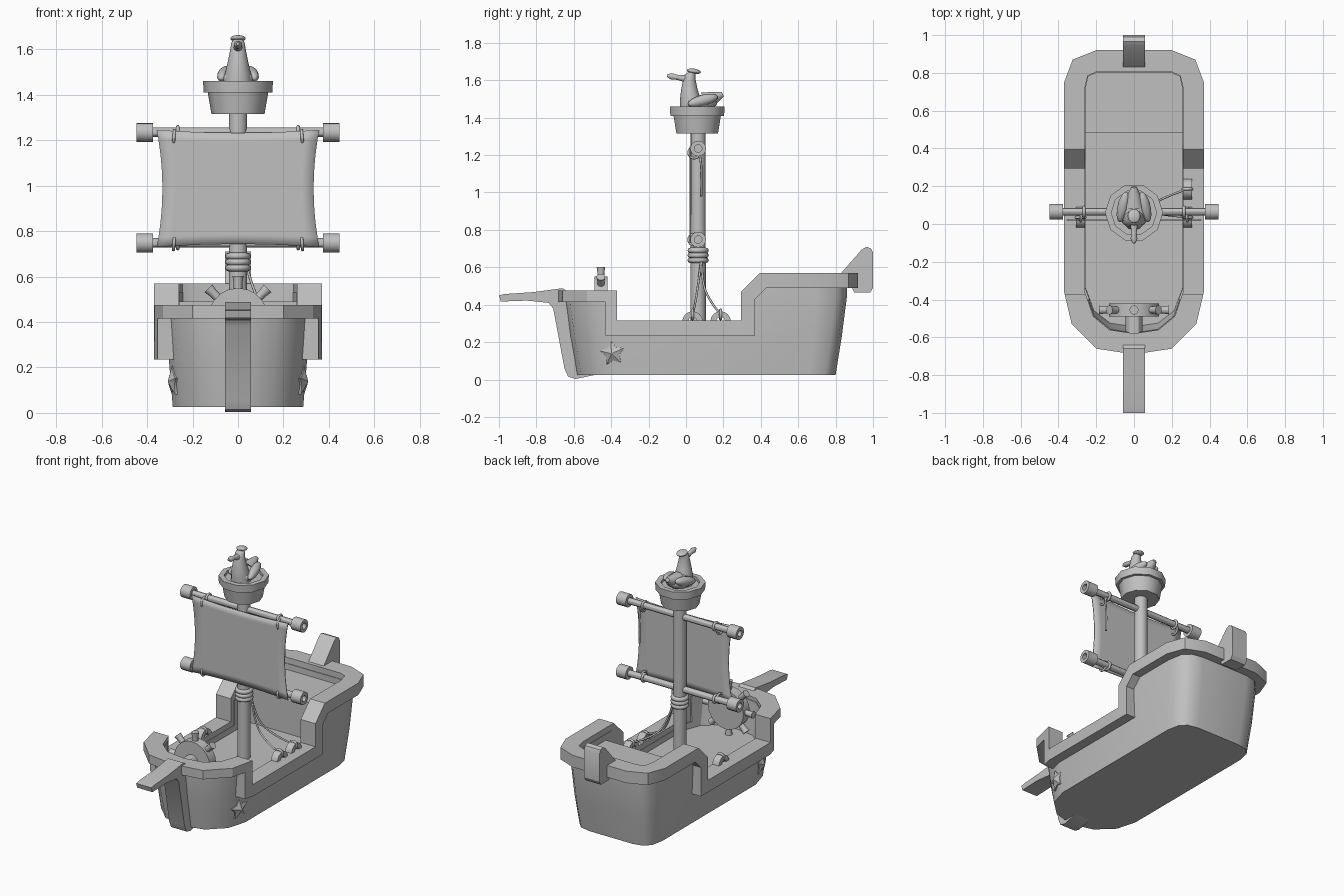
import bpy, bmesh, math
from mathutils import Vector

default_cube = bpy.data.objects.get("Cube")
if default_cube:
    bpy.data.objects.remove(default_cube, do_unlink=True)

grey = bpy.data.materials.new("plain grey")
grey.use_nodes = True
grey.diffuse_color = (0.53, 0.53, 0.53, 1)
grey.node_tree.nodes["Principled BSDF"].inputs["Base Color"].default_value = grey.diffuse_color
MAST_Y = 0.065


def finish(obj, angle=30):
    bpy.ops.object.select_all(action='DESELECT')
    obj.select_set(True)
    bpy.context.view_layer.objects.active = obj
    bpy.ops.object.shade_smooth_by_angle(angle=math.radians(angle))
    return obj


def make(name, verts, faces, angle=30):
    mesh = bpy.data.meshes.new(name)
    mesh.from_pydata([tuple(v) for v in verts], [], faces)
    bm = bmesh.new()
    bm.from_mesh(mesh)
    bmesh.ops.recalc_face_normals(bm, faces=bm.faces)
    bm.to_mesh(mesh)
    bm.free()
    mesh.materials.append(grey)
    obj = bpy.data.objects.new(name, mesh)
    bpy.context.collection.objects.link(obj)
    return finish(obj, angle)


def loft(name, rings, closed=False, angle=30):
    """Skin equal-length rings; cap the ends, or join last ring to first."""
    n, m = len(rings[0]), len(rings)
    faces = [(i * n + j, i * n + (j + 1) % n, (i + 1) % m * n + (j + 1) % n, (i + 1) % m * n + j)
             for i in range(m if closed else m - 1) for j in range(n)]
    if not closed:
        faces += [tuple(range(n)), tuple(range((m - 1) * n, m * n))]
    return make(name, [v for r in rings for v in r], faces, angle)


def side_prism(name, profile, half):
    """Extrude a (y, z) profile across x."""
    return loft(name, [[(x, y, z) for y, z in profile] for x in (-half, half)])


def lathe(name, profile, origin, axis=(0, 0, 1), sides=16, closed=False, angle=30):
    """Turn (radius, height) points around an axis."""
    turn = Vector((0, 0, 1)).rotation_difference(Vector(axis))
    rings = [[Vector(origin) + turn @ Vector((r * math.cos(t), r * math.sin(t), h))
              for t in (math.tau * k / sides for k in range(sides))] for r, h in profile]
    return loft(name, rings, closed, angle)


def rope(name, points, radius):
    curve = bpy.data.curves.new(name, 'CURVE')
    curve.dimensions = '3D'
    curve.bevel_depth, curve.bevel_resolution, curve.use_fill_caps = radius, 2, True
    spline = curve.splines.new('NURBS')
    spline.points.add(len(points) - 1)
    for p, co in zip(spline.points, points):
        p.co = (*co, 1)
    spline.use_endpoint_u, spline.order_u = True, 3
    curve.materials.append(grey)
    bpy.context.collection.objects.link(bpy.data.objects.new(name, curve))


def torus(name, origin, major, minor, axis):
    ring = [(major + minor * math.cos(t), minor * math.sin(t))
            for t in (math.tau * k / 8 for k in range(8))]
    return lathe(name, ring, origin, axis, 16, True, 60)


def ball(name, origin, size, turn=(0, 0, 0)):
    bpy.ops.mesh.primitive_uv_sphere_add(segments=14, ring_count=8, radius=1, location=origin,
                                         rotation=turn)
    obj = bpy.context.object
    obj.name, obj.scale = name, size
    obj.data.materials.append(grey)
    return finish(obj, 60)


def cut(obj, tool, operation, angle):
    mod = obj.modifiers.new("cut", 'BOOLEAN')
    mod.operation, mod.solver, mod.object = operation, 'EXACT', tool
    bpy.ops.object.select_all(action='DESELECT')
    bpy.context.view_layer.objects.active = obj
    obj.select_set(True)
    bpy.ops.object.modifier_apply(modifier=mod.name)
    bpy.data.objects.remove(tool, do_unlink=True)
    finish(obj, angle)


def outline(half, z):
    """Mirror a stern-to-bow half outline into a closed ring."""
    return [(x, y, z) for x, y in half] + [(-x, y, z) for x, y in reversed(half) if x > 0]


# Hull outlines, stern to bow
OUTER = [(.2, .92), (.325, .87), (.37, .75), (.37, -.36), (.33, -.53), (.2, -.66), (0, -.69)]
INNER = [(.2, .805), (.245, .785), (.26, .72), (.26, -.36), (.215, -.49), (.13, -.56), (0, -.58)]
HULL_TOP = [(.17, .86), (.25, .845), (.295, .8), (.313, .7), (.313, -.36), (.28, -.5), (.17, -.625), (0, -.655)]
HULL_LOW = [(.16, .8), (.23, .785), (.27, .745), (.287, .66), (.287, -.33), (.25, -.46), (.145, -.56), (0, -.595)]
HULL_MID = [(.35 * a + .65 * c, .45 * b + .55 * d) for (a, b), (c, d) in zip(HULL_LOW, HULL_TOP)]

# Hull shell, trimmed to the sheer line and hollowed above the decks
hull = loft("hull", [outline(HULL_LOW, .025), outline(HULL_MID, .23), outline(HULL_TOP, .44),
                     outline(HULL_TOP, .55)], angle=45)
sheer = [(-1, 0), (-1, .45), (-.4, .45), (-.4, .28), (.33, .28), (.33, .45), (.42, .53), (1, .53), (1, 0)]
cut(hull, side_prism("sheer_cutter", sheer, 1), 'INTERSECT', 45)
inside = [(x - .003 if x else 0, y * .995) for x, y in INNER]
floor = [(x, y * .93 if y < 0 else y) for x, y in inside]
hold = loft("hold_cutter", [outline(floor, .2), outline(inside, .44), outline(inside, 1)])
cut(hold, side_prism("deck_cutter", [(-1, .24), (-1, 2), (1, 2), (1, .49), (.485, .49), (.485, .24)], 1),
    'INTERSECT', 30)
cut(hull, hold, 'DIFFERENCE', 45)

# Stepped rail following the sheer
rail = loft("rail", [outline(OUTER, 0), outline(OUTER, 1), outline(INNER, 1), outline(INNER, 0)], True)
band = [(-1, .415), (-1, .475), (-.37, .475), (-.37, .315), (.295, .315), (.295, .47), (.395, .57), (1, .57),
        (1, .49), (.43, .49), (.37, .43), (.37, .235), (-.43, .235), (-.43, .415)]
cut(rail, side_prism("band_cutter", band, 1), 'INTERSECT', 25)

# Stem with bowsprit, and stern post
side_prism("stem_and_bowsprit", [(-1, .45), (-.97, .457), (-.82, .467), (-.66, .488), (-.64, .475), (-.61, .42),
           (-.57, .1), (-.48, .026), (-.59, .003), (-.63, .015), (-.65, .06), (-.71, .38), (-.735, .41),
           (-.85, .422), (-.99, .417)], .057)
side_prism("stern_post", [(.83, .57), (.94, .695), (.965, .71), (.99, .7), (1, .68), (1, .49), (.985, .465),
           (.9, .465), (.87, .52)], .057)

# Mast, rope collar and lookout tub
lathe("mast", [(.041, .23), (.04, 1.33)], (0, MAST_Y, 0))
for k in range(3):
    torus("mast_collar", (0, MAST_Y, .638 + .026 * k), .042, .015, (0, 0, 1))
lathe("lookout_tub", [(.117, 1.315), (.133, 1.41)], (0, .06, 0), sides=10, angle=40)
lathe("lookout_rim", [(.151, 1.41), (.154, 1.46), (.12, 1.46), (.12, 1.41)], (0, .06, 0),
      sides=10, closed=True, angle=40)
lathe("lookout_floor", [(.125, 1.41), (.125, 1.44)], (0, .06, 0), sides=10)

# Yards with hollow end caps and lashing rings
for z in (1.235, .748):
    lathe("yard", [(.021, -.41), (.021, .41)], (0, MAST_Y, z), (1, 0, 0), 12)
    for s in (-1, 1):
        lathe("yard_cap", [(.02, .375), (.042, .375), (.042, .447), (.02, .447), (.02, .42)],
              (0, MAST_Y, z), (s, 0, 0), 14)
        torus("yard_lashing", (s * .265, MAST_Y, z), .025, .008, (1, 0, 0))
        drop = .022 if z > 1 else 0
        torus("sail_lashing", (s * .282, .044, z - drop), .03, .007, (1, 0, .08 * s))
rope("loose_rope", [(.29, .07, 1.22), (.292, .084, 1.15), (.287, .08, 1.06), (.29, .082, .98)], .006)

# Sail pinched at the middle with gently curved edges
N = 12
grid = []
for i in range(N + 1):
    v = 2 * i / N - 1
    for j in range(N + 1):
        u = 2 * j / N - 1
        grid.append((u * (.333 + .025 * v * v), .021, .988 + v * (.245 + .013 * u * u)))
sail = make("sail", grid, [(a, a + 1, a + N + 2, a + N + 1)
                           for a in (i * (N + 1) + j for i in range(N) for j in range(N))])
cloth = sail.modifiers.new("cloth", 'SOLIDIFY')
cloth.thickness, cloth.offset = .006, 0

# Steering wheel on its axle
hub = Vector((0, -.455, .418))
lathe("wheel_disc", [(.132, -.034), (.132, .034)], hub, (0, 1, 0), 20)
lathe("wheel_axle", [(.046, 0), (.046, .13)], hub, (0, -1, 0), 12)
for k in range(8):
    t = math.tau * k / 8
    lathe("wheel_handle", [(.019, .12), (.019, .15), (.024, .184)], hub,
          (math.sin(t), 0, math.cos(t) + 1e-6), 10, angle=40)

# Cleats on the rail and the ropes tied to them
for x, y in ((-.283, .035), (.283, .035), (.283, .185)):
    arch = [[(x + dx, y + r * math.cos(t), .31 + r * math.sin(t))
             for dx, r in ((-.024, .024), (.024, .024), (.024, .055), (-.024, .055))]
            for t in (math.pi * k / 8 for k in range(9))]
    loft("cleat", arch)
    torus("cleat_hitch", (x, y, .348), .024, .008, (0, 1, 0))
    if x > 0:
        rope("stay_rope", [(.035, MAST_Y + .02, .66), (.07, .07 + .1 * (y - .07), .52),
                           (.15, .07 + .6 * (y - .07), .4), (x, y, .35)], .006)

# Puffed stars on both bows
for s in (-1, 1):
    out = Vector((s * .97, -.2, -.06)).normalized()
    across = Vector((0, 0, 1)).cross(out).normalized()
    up = out.cross(across)
    mid = Vector((s * .28, -.392, .14))
    rim = [mid + (across * math.sin(t) + up * math.cos(t)) * (.038 if k % 2 else .068)
           for k, t in enumerate(math.pi * k / 5 - .12 * s for k in range(10))]
    star = [p - out * .02 for p in rim] + [p + out * .008 for p in rim] + [mid + out * .03]
    make("bow_star", star, [(k, (k + 1) % 10, (k + 1) % 10 + 10, k + 10) for k in range(10)]
         + [(k + 10, (k + 1) % 10 + 10, 20) for k in range(10)] + [tuple(range(10))], 50)

# Perched bird: neck, head tuft, beak, body, wings and tail
neck = [(.035, 1.43, .064), (.025, 1.49, .058), (.018, 1.55, .044), (.018, 1.6, .034), (.022, 1.63, .029),
        (.034, 1.645, .02)]
loft("bird_neck", [[(r * math.cos(a), y + r * math.sin(a), z) for a in (math.tau * k / 12 for k in range(12))]
                   for y, z, r in neck], angle=60)
ball("bird_tuft", (0, .042, 1.648), (.034, .038, .014), (-.15, 0, 0))
lathe("bird_beak", [(.021, 0), (.014, .05), (.018, .085), (.007, .108)], (0, .005, 1.607), (0, -1, .17), 10, angle=60)
ball("bird_body", (0, .07, 1.475), (.078, .1, .045), (.1, 0, 0))
lathe("bird_tail", [(.055, 0), (.034, .06), (.014, .105)], (0, .1, 1.485), (0, 1, .42), 10, angle=60)
for s in (-1, 1):
    ball("bird_wing", (s * .058, .09, 1.492), (.03, .085, .03), (.25, 0, s * .22))
